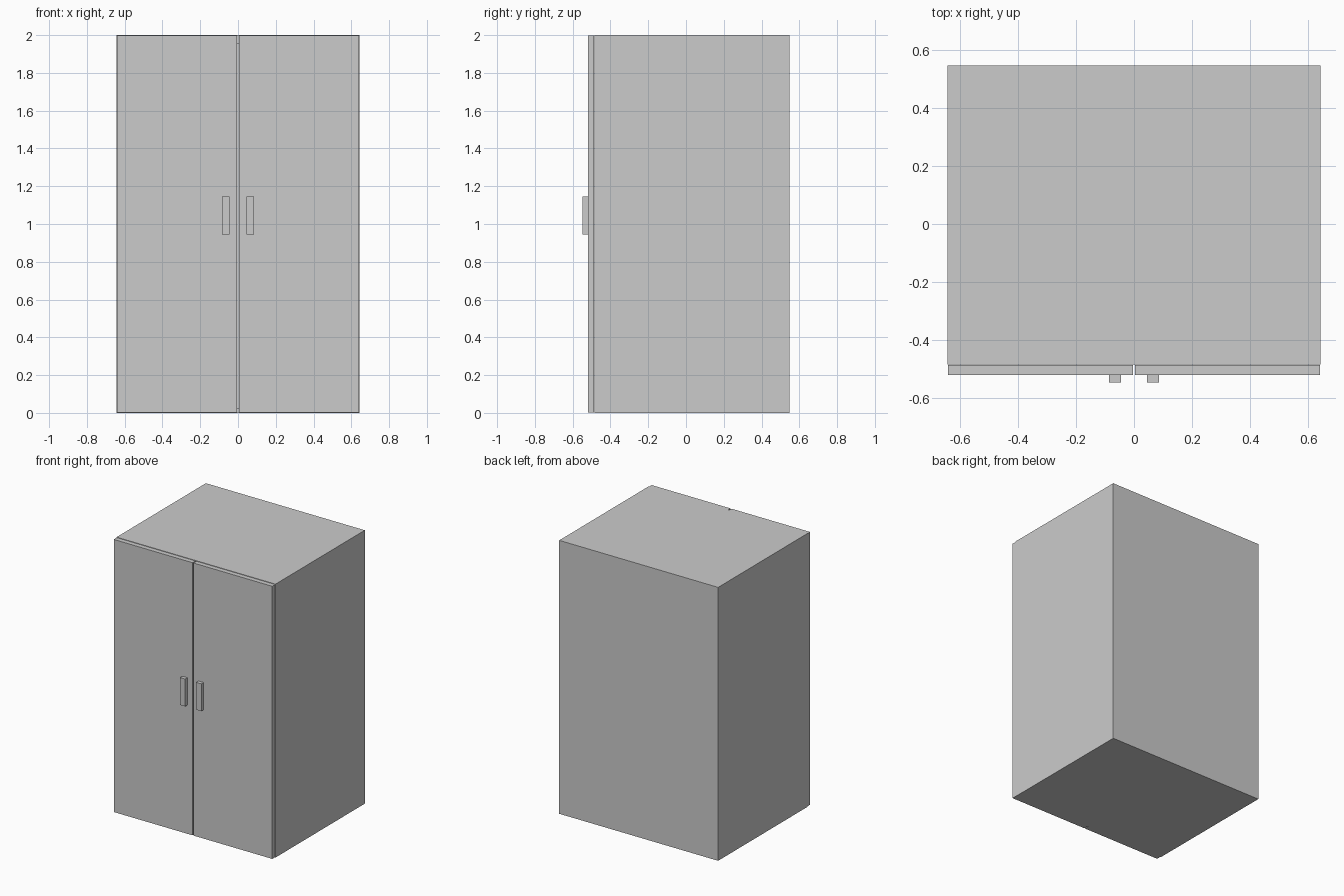
import bpy

if "Cube" in bpy.data.objects:
    bpy.data.objects.remove(bpy.data.objects["Cube"])

def box(name, x, y, z):
    """Axis-aligned box from (min, max) ranges."""
    bpy.ops.mesh.primitive_cube_add(
        size=1, location=[(a + b) / 2 for a, b in (x, y, z)])
    ob = bpy.context.object
    ob.name = name
    ob.scale = [b - a for a, b in (x, y, z)]
    bpy.ops.object.transform_apply(location=False, rotation=False, scale=True)
    return ob

W, FRONT, BACK, H = 0.643, -0.485, 0.547, 2.0

# Hollow cabinet body, open at the front behind the doors
body = box("cabinet_body", (-W, W), (FRONT, BACK), (0, H))
cavity = box("cavity_cutter", (-W + 0.03, W - 0.03),
             (FRONT - 0.1, BACK - 0.02), (0.025, H - 0.045))
cavity.hide_render = True
cavity.hide_viewport = True
cavity.display_type = 'WIRE'
cut = body.modifiers.new("hollow", 'BOOLEAN')
cut.operation = 'DIFFERENCE'
cut.solver = 'EXACT'
cut.object = cavity

# Mirrored pair of doors with pull handles
for side, s in (("left", -1), ("right", 1)):
    def span(a, b):
        return tuple(sorted((s * a, s * b)))
    box(f"{side}_door", span(0.004, W - 0.002),
        (-0.52, FRONT - 0.001), (0.003, H - 0.003))
    box(f"{side}_handle", span(0.045, 0.086), (-0.547, -0.519), (0.945, 1.145))
